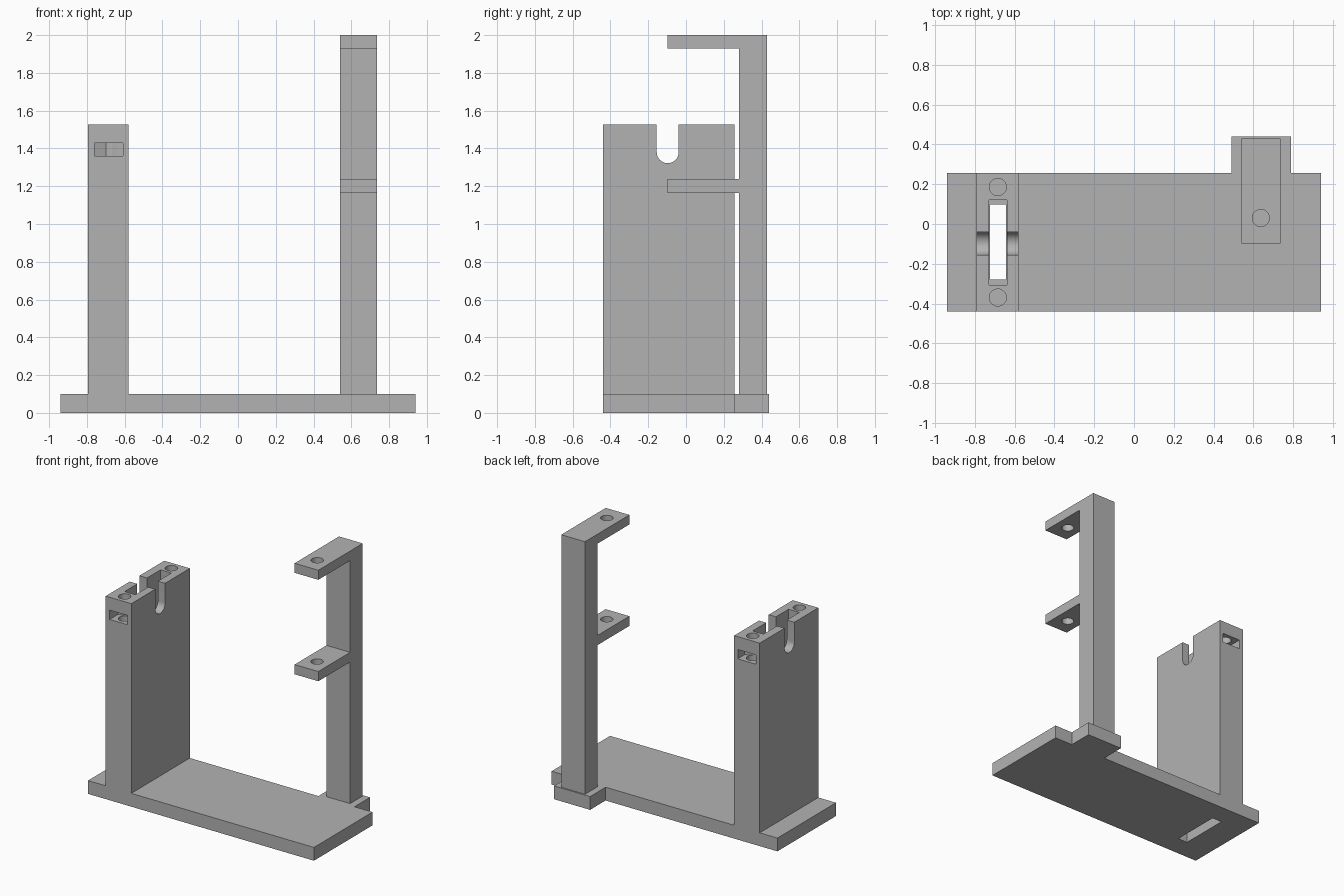
import bpy, bmesh, math
from mathutils import Vector

if "Cube" in bpy.data.objects:
    bpy.data.objects.remove(bpy.data.objects["Cube"])

GREY = (0.45, 0.45, 0.45, 1)
mat = bpy.data.materials.new("plain grey")
mat.use_nodes = True
mat.diffuse_color = GREY
mat.node_tree.nodes["Principled BSDF"].inputs["Base Color"].default_value = GREY


def prism(name, outline, axis, lo, hi):
    """Extrude a closed 2D outline along an axis (the other two axes keep x, y, z order)."""
    bm = bmesh.new()
    verts = []
    for a, b in outline:
        co = [a, b]
        co.insert("xyz".index(axis), lo)
        verts.append(bm.verts.new(co))
    face = bm.faces.new(verts)
    grown = bmesh.ops.extrude_face_region(bm, geom=[face])["geom"]
    step = Vector([hi - lo if c == axis else 0 for c in "xyz"])
    bmesh.ops.translate(bm, vec=step, verts=[g for g in grown if isinstance(g, bmesh.types.BMVert)])
    bmesh.ops.recalc_face_normals(bm, faces=bm.faces)
    mesh = bpy.data.meshes.new(name)
    bm.to_mesh(mesh)
    bm.free()
    mesh.materials.append(mat)
    obj = bpy.data.objects.new(name, mesh)
    bpy.context.collection.objects.link(obj)
    return obj


def rect(x0, x1, y0, y1):
    return [(x0, y0), (x1, y0), (x1, y1), (x0, y1)]


def arc(cx, cy, r, start, end, n):
    angles = [math.radians(start + (end - start) * i / n) for i in range(n + 1)]
    return [(cx + r * math.cos(t), cy + r * math.sin(t)) for t in angles]


def circle(cx, cy, r):
    return arc(cx, cy, r, 0, 360, 32)[:-1]


def combine(target, tool, operation):
    """Apply a boolean and drop the helper."""
    tool.hide_render = True
    mod = target.modifiers.new("bool", 'BOOLEAN')
    mod.operation, mod.object, mod.solver = operation, tool, 'EXACT'
    bpy.ops.object.select_all(action='DESELECT')
    bpy.context.view_layer.objects.active = target
    target.select_set(True)
    bpy.ops.object.modifier_apply(modifier=mod.name)
    bpy.data.objects.remove(tool)


def smooth(obj):
    bpy.ops.object.select_all(action='DESELECT')
    bpy.context.view_layer.objects.active = obj
    obj.select_set(True)
    bpy.ops.object.shade_smooth_by_angle(angle=math.radians(30))


FRONT, BACK, TOP, FLOOR = -0.44, 0.256, 1.527, 0.1
MID_Y = (FRONT + BACK) / 2
TOWER_X = -0.685

# Base plate with the tower rising from it
body = prism("base_and_tower", [
    (-0.94, 0), (0.94, 0), (0.94, FLOOR), (-0.58, FLOOR),
    (-0.58, TOP), (-0.793, TOP), (-0.793, FLOOR), (-0.94, FLOOR)], 'y', FRONT, BACK)
combine(body, prism("rear_tongue", rect(0.49, 0.79, 0.2, 0.44), 'z', 0, FLOOR), 'UNION')

# Stepped slot down through the tower and base
combine(body, prism("slot", rect(-0.725, -0.645, -0.28, 0.098), 'z', -0.1, 1.7), 'DIFFERENCE')
combine(body, prism("wide_slot", rect(-0.73, -0.64, -0.306, 0.122), 'z', 1.1, 1.7), 'DIFFERENCE')

# Round-bottomed axle notch
notch = arc(-0.097, 1.38, 0.058, 180, 360, 20) + [(-0.039, 1.7), (-0.155, 1.7)]
combine(body, prism("notch", notch, 'x', -0.85, -0.5), 'DIFFERENCE')

# Screw holes and pointed nut pockets, mirrored front to back
for side in (-1, 1):
    hole = circle(TOWER_X, MID_Y + side * 0.278, 0.043)
    combine(body, prism("screw_hole", hole, 'z', 1.3, 1.7), 'DIFFERENCE')
    pocket = [(x, MID_Y + side * d) for x, d in
              [(-0.76, 0.4), (-0.61, 0.4), (-0.61, 0.265), (-0.70, 0.225), (-0.76, 0.25)]]
    combine(body, prism("nut_pocket", pocket, 'z', 1.36, 1.43), 'DIFFERENCE')
smooth(body)

# Post with two forward arms
bracket = prism("post_with_arms", [
    (0.43, FLOOR), (0.43, 2), (-0.098, 2), (-0.098, 1.928), (0.28, 1.928),
    (0.28, 1.238), (-0.098, 1.238), (-0.098, 1.165), (0.28, 1.165), (0.28, FLOOR)],
    'x', 0.54, 0.737)
combine(bracket, prism("arm_holes", circle(0.638, 0.03, 0.043), 'z', 1, 2.2), 'DIFFERENCE')
smooth(bracket)
